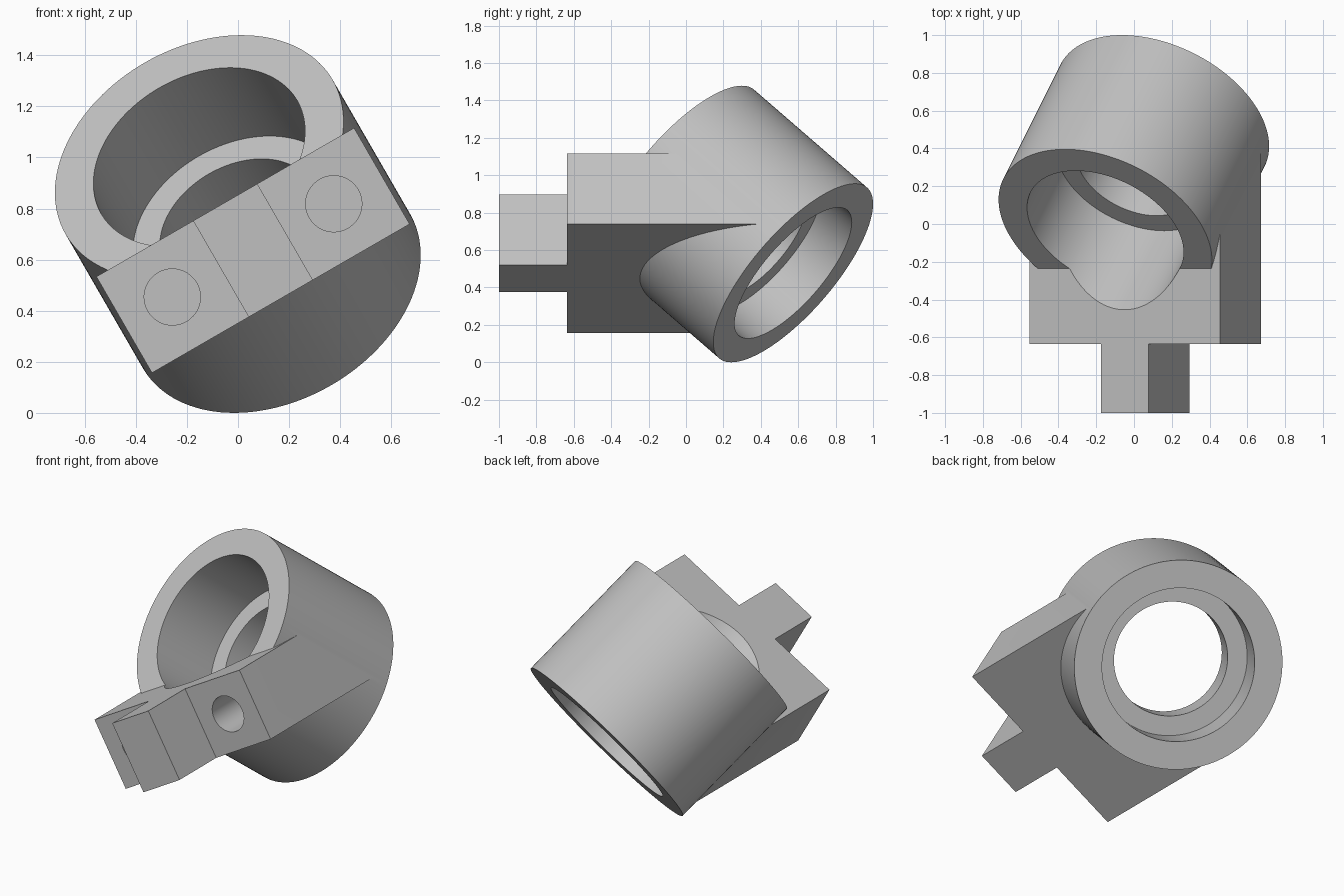
import bpy
from math import radians
from mathutils import Matrix, Vector

cube = bpy.data.objects.get("Cube")
if cube:
    bpy.data.objects.remove(cube, do_unlink=True)

grey = bpy.data.materials.new("plain grey")
grey.use_nodes = True
grey.diffuse_color = (0.53, 0.53, 0.53, 1)
grey.node_tree.nodes["Principled BSDF"].inputs["Base Color"].default_value = (0.53, 0.53, 0.53, 1)

# Mount frame rolled about the front axis; tube frame tipped forward within it
MOUNT = Matrix.Rotation(radians(-30), 4, 'Y') @ Matrix.Translation((0.369, 0, 0))
TUBE = MOUNT @ Matrix.Translation((0, 0.573, 0.3385)) @ Matrix.Rotation(radians(45), 4, 'X')
V_LOW, V_HIGH = 0.304, 0.739
V_MID = (V_LOW + V_HIGH) / 2


def finish(name, frame):
    ob = bpy.context.object
    ob.name = name
    ob.data.transform(frame @ ob.matrix_basis)
    ob.matrix_basis = Matrix()
    ob.data.materials.append(grey)
    return ob


def cylinder(name, radius, z0, z1, frame, verts=128):
    bpy.ops.mesh.primitive_cylinder_add(vertices=verts, radius=radius, depth=z1 - z0)
    return finish(name, frame @ Matrix.Translation((0, 0, (z0 + z1) / 2)))


def block(name, half_width, y0, y1):
    bpy.ops.mesh.primitive_cube_add(size=1)
    size = Vector((2 * half_width, y1 - y0, V_HIGH - V_LOW))
    place = Matrix.Translation((0, (y0 + y1) / 2, V_MID))
    return finish(name, MOUNT @ place @ Matrix.Diagonal(size).to_4x4())


def combine(body, tool, operation):
    mod = body.modifiers.new(operation.lower(), 'BOOLEAN')
    mod.operation, mod.object, mod.solver = operation, tool, 'EXACT'
    bpy.context.view_layer.update()
    mesh = bpy.data.meshes.new_from_object(
        body.evaluated_get(bpy.context.evaluated_depsgraph_get()))
    body.modifiers.clear()
    body.data = mesh
    bpy.data.objects.remove(tool, do_unlink=True)


# Tube, mounting block and tongue joined into one solid
body = cylinder("tube_bracket", 0.604, 0, 0.855, TUBE)
combine(body, block("mounting_block", 0.5825, -0.635, 0.385), 'UNION')
combine(body, block("tongue", 0.145, -1.0, -0.5), 'UNION')

# Stepped bore: two wide counterbores leave a lip around the through hole
combine(body, cylinder("upper_bore", 0.443, 0.418, 2.0, TUBE), 'DIFFERENCE')
combine(body, cylinder("lower_bore", 0.443, -0.5, 0.235, TUBE), 'DIFFERENCE')
combine(body, cylinder("through_hole", 0.33, -0.6, 1.0, TUBE), 'DIFFERENCE')

# Blind bolt holes on either side of the tongue
for side in (-1, 1):
    facing = MOUNT @ Matrix.Translation((side * 0.365, 0, V_MID)) @ Matrix.Rotation(radians(90), 4, 'X')
    combine(body, cylinder("bolt_hole", 0.11, 0.335, 0.8, facing, 64), 'DIFFERENCE')

# Smooth round walls, crisp edges
bpy.ops.object.select_all(action='DESELECT')
body.select_set(True)
bpy.context.view_layer.objects.active = body
bpy.ops.object.shade_smooth_by_angle(angle=radians(25))
